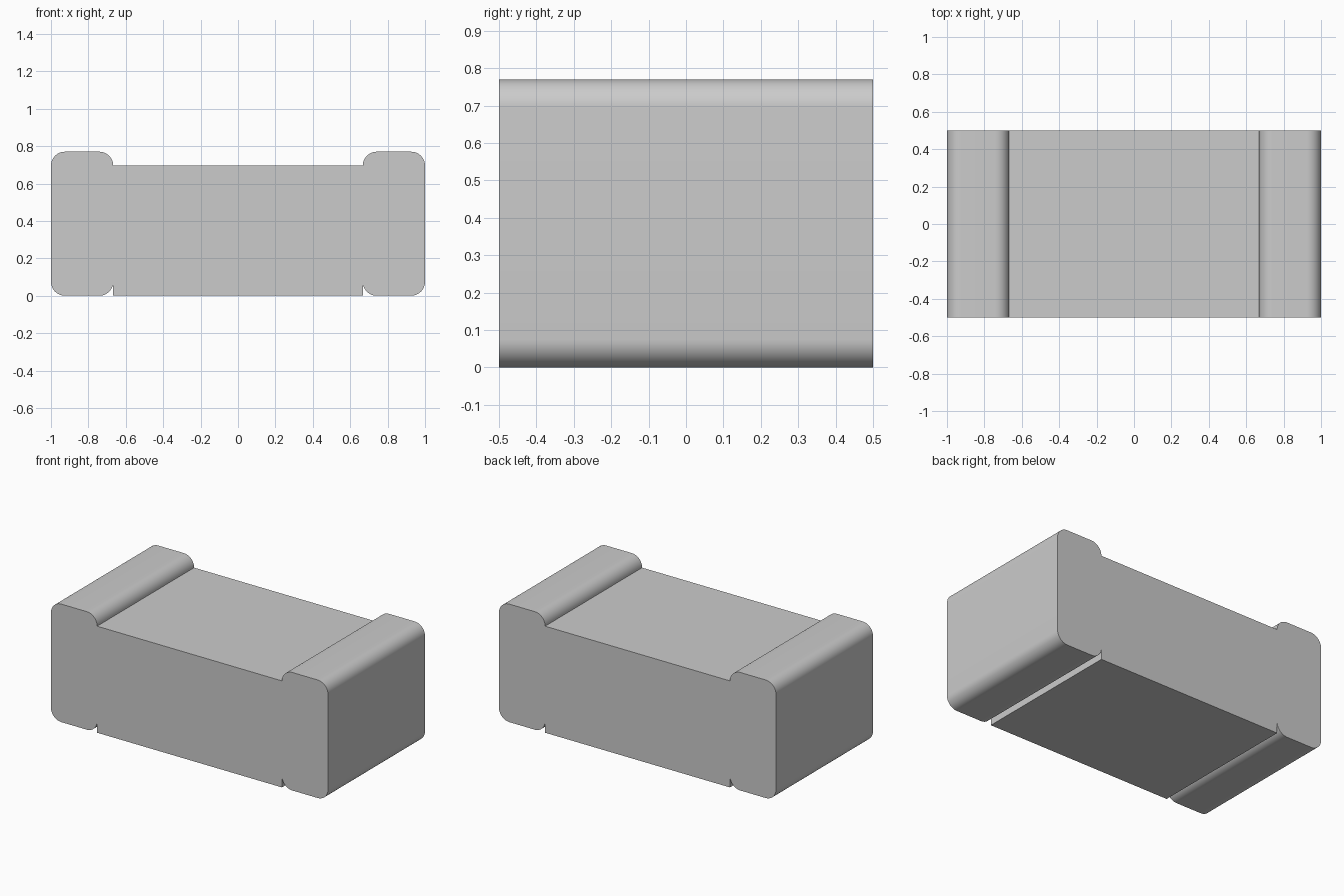
import bpy
import bmesh
import math

cube = bpy.data.objects.get("Cube")
if cube:
    bpy.data.objects.remove(cube, do_unlink=True)

DEPTH = 1.0       # along y
HEIGHT = 0.77     # end caps
BODY_TOP = 0.695
INNER_X = 0.667   # where the body meets the caps
RADIUS = 0.075    # rounding of the cap edges
STEPS = 12

grey = bpy.data.materials.new("grey")
grey.use_nodes = True
colour = (0.6, 0.6, 0.6, 1.0)
grey.diffuse_color = colour
grey.node_tree.nodes["Principled BSDF"].inputs["Base Color"].default_value = colour


def rounded_rect(x0, x1, z0, z1, r):
    """Counter-clockwise outline with quarter-circle corners."""
    corners = [(x1 - r, z1 - r, 0), (x0 + r, z1 - r, 90),
               (x0 + r, z0 + r, 180), (x1 - r, z0 + r, 270)]
    points = []
    for cx, cz, start in corners:
        for i in range(STEPS + 1):
            a = math.radians(start + 90 * i / STEPS)
            points.append((cx + r * math.cos(a), cz + r * math.sin(a)))
    return points


def extrude_profile(name, outline):
    """Extrude an x-z outline from front to back."""
    bm = bmesh.new()
    face = bm.faces.new([bm.verts.new((x, -DEPTH / 2, z)) for x, z in outline])
    result = bmesh.ops.extrude_face_region(bm, geom=[face], use_keep_orig=True)
    verts = [v for v in result["geom"] if isinstance(v, bmesh.types.BMVert)]
    bmesh.ops.translate(bm, verts=verts, vec=(0, DEPTH, 0))
    bmesh.ops.recalc_face_normals(bm, faces=bm.faces[:])
    mesh = bpy.data.meshes.new(name)
    bm.to_mesh(mesh)
    bm.free()
    mesh.materials.append(grey)
    obj = bpy.data.objects.new(name, mesh)
    bpy.context.collection.objects.link(obj)
    bpy.ops.object.select_all(action='DESELECT')
    obj.select_set(True)
    bpy.context.view_layer.objects.active = obj
    bpy.ops.object.shade_smooth_by_angle(angle=math.radians(30))
    return obj


# Flat central block
extrude_profile("body", [(-INNER_X, 0), (INNER_X, 0),
                         (INNER_X, BODY_TOP), (-INNER_X, BODY_TOP)])

# Rounded caps at both ends
extrude_profile("left_end_cap", rounded_rect(INNER_X, 1.0, 0, HEIGHT, RADIUS))
extrude_profile("right_end_cap", rounded_rect(-1.0, -INNER_X, 0, HEIGHT, RADIUS))
